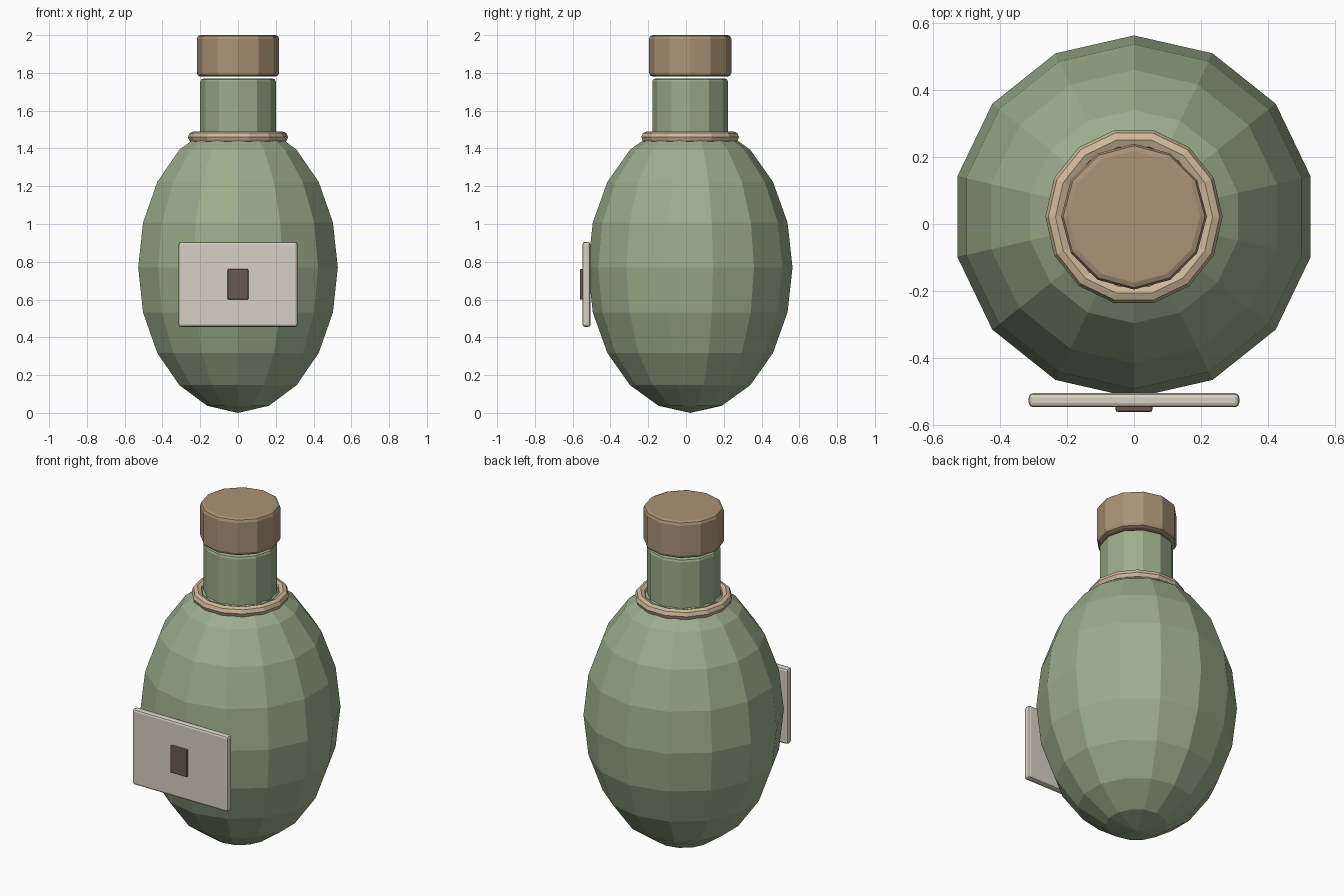
import bpy
from math import pi, sin, cos

if "Cube" in bpy.data.objects:
    bpy.data.objects.remove(bpy.data.objects["Cube"])

CY = 0.022  # centre line of the bottle in y


def finish(obj, name, color, bevel=0, segments=2):
    obj.name = name
    mat = bpy.data.materials.new(name + "_colour")
    mat.diffuse_color = (*color, 1)
    mat.use_nodes = True
    mat.node_tree.nodes["Principled BSDF"].inputs["Base Color"].default_value = mat.diffuse_color
    obj.data.materials.append(mat)
    if bevel:
        mod = obj.modifiers.new("Bevel", 'BEVEL')
        mod.width = bevel
        mod.segments = segments
        mod.limit_method = 'ANGLE'
        mod.angle_limit = pi / 4
    return obj


def cylinder(name, r, z0, z1, color, bevel):
    bpy.ops.mesh.primitive_cylinder_add(vertices=12, radius=r, depth=z1 - z0,
                                        location=(0, CY, (z0 + z1) / 2))
    return finish(bpy.context.object, name, color, bevel)


def box(name, x, y, z, color, bevel):
    bpy.ops.mesh.primitive_cube_add(
        size=1, location=[sum(a) / 2 for a in (x, y, z)])
    obj = bpy.context.object
    for v in obj.data.vertices:
        v.co = [c * (a[1] - a[0]) for c, a in zip(v.co, (x, y, z))]
    return finish(obj, name, color, bevel)


def ellipsoid(name, r, rz, sides, rings, color):
    # rings of points from the bottom pole to the top pole
    verts = [(0, 0, -rz)]
    for j in range(1, rings):
        t = -pi / 2 + pi * j / rings
        for i in range(sides):
            a = pi / 2 + 2 * pi * i / sides
            verts.append((r * cos(t) * cos(a), r * cos(t) * sin(a), rz * sin(t)))
    verts.append((0, 0, rz))
    top = len(verts) - 1
    faces = []
    for i in range(sides):
        k = (i + 1) % sides
        faces.append((0, 1 + k, 1 + i))
        for j in range(rings - 2):
            b = 1 + j * sides
            faces.append((b + i, b + k, b + sides + k, b + sides + i))
        faces.append((top - sides + i, top - sides + k, top))
    mesh = bpy.data.meshes.new(name)
    mesh.from_pydata(verts, [], faces)
    obj = bpy.data.objects.new(name, mesh)
    bpy.context.collection.objects.link(obj)
    obj.location = (0, CY, rz)
    return finish(obj, name, color)


green = (0.33, 0.42, 0.26)

# Bottle body, neck and stopper
ellipsoid("bottle_body", 0.542, 0.77, 14, 10, green)
cylinder("bottle_neck", 0.2, 1.40, 1.77, green, 0.016)
cylinder("stopper", 0.218, 1.78, 2.0, (0.40, 0.29, 0.18), 0.02)

# Ring around the base of the neck
bpy.ops.mesh.primitive_torus_add(major_segments=14, minor_segments=8,
                                 major_radius=0.235, minor_radius=0.03,
                                 location=(0, CY, 1.46))
finish(bpy.context.object, "neck_ring", (0.62, 0.48, 0.32))

# Label plate with a small dark mark on its front
box("label", (-0.315, 0.315), (-0.548, -0.506), (0.455, 0.905),
    (0.68, 0.63, 0.55), 0.013)
box("label_mark", (-0.055, 0.055), (-0.562, -0.538), (0.6, 0.762),
    (0.14, 0.10, 0.08), 0.006)
